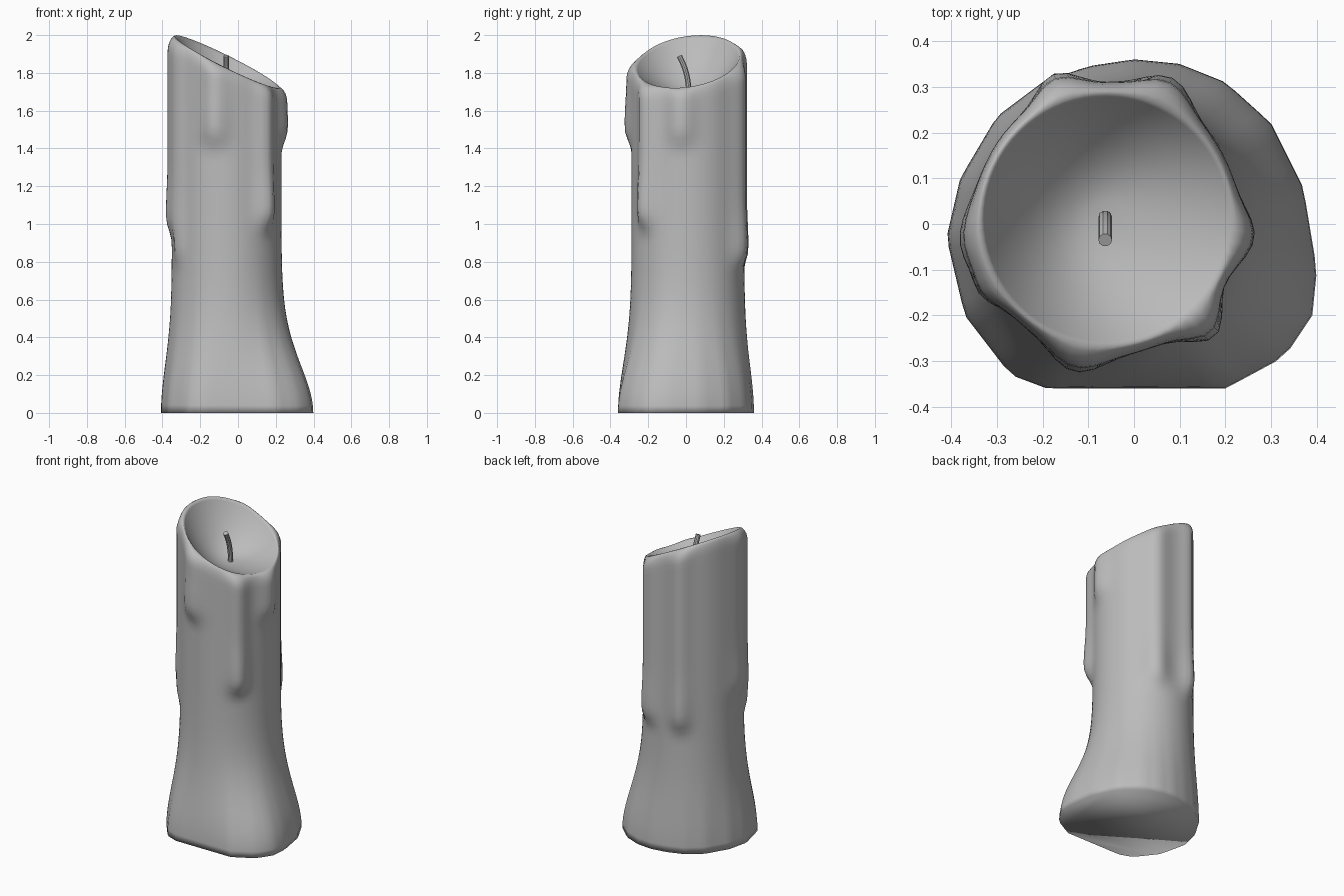
import bpy, bmesh
from math import sin, cos, tau, exp, radians, atan2, hypot
from mathutils import Vector

cube = bpy.data.objects.get("Cube")
if cube:
    bpy.data.objects.remove(cube)

SEGMENTS = 72
CENTRE = Vector((-0.06, 0.01))
FLOOR = 1.69

# Spread foot of the candle, seen from above, anticlockwise
FOOT = [(0.4, -0.1), (0.37, 0.08), (0.3, 0.22), (0.2, 0.31), (0.1, 0.35), (0, 0.36),
        (-0.1, 0.345), (-0.2, 0.31), (-0.3, 0.235), (-0.38, 0.1), (-0.41, -0.03),
        (-0.37, -0.2), (-0.27, -0.33), (-0.19, -0.36), (0.2, -0.36), (0.33, -0.29),
        (0.39, -0.2)]

# Wax drips: angle in degrees, angular width, thickness, height of the lower end
DRIPS = [(190, 17, 0.035, 0.95), (211, 9, 0.025, 0.8), (258, 13, 0.043, 1.42),
         (313, 11, 0.055, 0.98), (353, 13, 0.036, 1.42), (65, 13, 0.045, 0.78),
         (110, 11, 0.042, 0.78)]


def make_material(name, value):
    mat = bpy.data.materials.new(name)
    mat.use_nodes = True
    colour = (value, value, value, 1)
    mat.diffuse_color = colour
    mat.node_tree.nodes["Principled BSDF"].inputs["Base Color"].default_value = colour
    return mat


def foot_radius(angle):
    # Distance from the centre to the foot outline along a ray
    ray = Vector((cos(angle), sin(angle)))
    for i, point in enumerate(FOOT):
        a = Vector(FOOT[i - 1]) - CENTRE
        b = Vector(point) - CENTRE
        edge = b - a
        det = ray.x * edge.y - ray.y * edge.x
        along = (a.y * ray.x - a.x * ray.y) / -det if det else -1
        dist = (a.x * edge.y - a.y * edge.x) / det if det else -1
        if dist > 0 and -1e-6 <= along <= 1 + 1e-6:
            return dist
    return 0.35


def rim_height(angle):
    return 1.86 - 0.135 * cos(angle) + 0.035 * sin(angle)


def smoothstep(t):
    t = min(max(t, 0), 1)
    return t * t * (3 - 2 * t)


def wall_radius(angle, z):
    # Straight column, drips hanging from the rim, then the flared foot
    column = 0.29 + 0.008 * sin(angle) ** 2
    for degrees, width, thick, low in DRIPS:
        off = (angle - radians(degrees) + tau / 2) % tau - tau / 2
        shape = exp(-(off / radians(width)) ** 2)
        swell = 0.75 + 0.25 * exp(-((z - low - 0.12) / 0.15) ** 2)
        column += thick * shape * swell * smoothstep((z - low + 0.06) / 0.14)
    flare = exp(-(z / 0.38) ** 1.9)
    return column + (foot_radius(angle) - column) * flare


def ring(bm, place):
    verts = []
    for i in range(SEGMENTS):
        angle = tau * i / SEGMENTS
        r, z = place(angle)
        verts.append(bm.verts.new((CENTRE.x + r * cos(angle), CENTRE.y + r * sin(angle), z)))
    return verts


def finish(obj, mat):
    obj.data.materials.append(mat)
    for poly in obj.data.polygons:
        poly.use_smooth = True


def build_body(mat):
    bm = bmesh.new()
    rings = []

    # Outer wall, stopping just below the rim
    steps = 44
    for k in range(steps + 1):
        def wall(angle, t=k / steps):
            z = t * (rim_height(angle) - 0.08)
            return wall_radius(angle, z), z
        rings.append(ring(bm, wall))

    # Rounded lip: the wall turns in to a thin crest
    for k in range(1, 6):
        def lip(angle, turn=tau / 4 * k / 5):
            top = rim_height(angle)
            outer = wall_radius(angle, top - 0.08)
            crest = 0.275
            return crest + (outer - crest) * cos(turn), top - 0.08 + 0.08 * sin(turn)
        rings.append(ring(bm, lip))

    # Melted bowl
    for f in (0.97, 0.92, 0.85, 0.75, 0.6, 0.45, 0.3, 0.15):
        def bowl(angle, f=f):
            return 0.275 * f, FLOOR + (rim_height(angle) - FLOOR) * f ** 2.2
        rings.append(ring(bm, bowl))

    for low, high in zip(rings, rings[1:]):
        for i in range(SEGMENTS):
            j = (i + 1) % SEGMENTS
            bm.faces.new((low[i], low[j], high[j], high[i]))
    bm.faces.new(rings[-1])
    bm.faces.new(list(reversed(rings[0])))

    mesh = bpy.data.meshes.new("candle_body")
    bm.to_mesh(mesh)
    bm.free()
    body = bpy.data.objects.new("candle_body", mesh)
    bpy.context.collection.objects.link(body)
    finish(body, mat)


def build_wick(mat):
    # Bent wick swept along a short curve
    curve = bpy.data.curves.new("wick", "CURVE")
    curve.dimensions = "3D"
    curve.bevel_depth = 0.015
    curve.bevel_resolution = 3
    curve.use_fill_caps = True
    path = [(0.015, 1.66), (0.012, 1.74), (-0.005, 1.82), (-0.035, 1.89)]
    spline = curve.splines.new("BEZIER")
    spline.bezier_points.add(len(path) - 1)
    for point, (y, z) in zip(spline.bezier_points, path):
        point.co = (-0.063, y, z)
        point.handle_left_type = point.handle_right_type = "AUTO"
    wick = bpy.data.objects.new("wick", curve)
    bpy.context.collection.objects.link(wick)
    bpy.context.view_layer.objects.active = wick
    wick.select_set(True)
    bpy.ops.object.convert(target="MESH")
    wick = bpy.context.object
    finish(wick, mat)
    bpy.ops.object.shade_smooth_by_angle()


wax = make_material("grey_wax", 0.5)
build_body(wax)
build_wick(wax)
